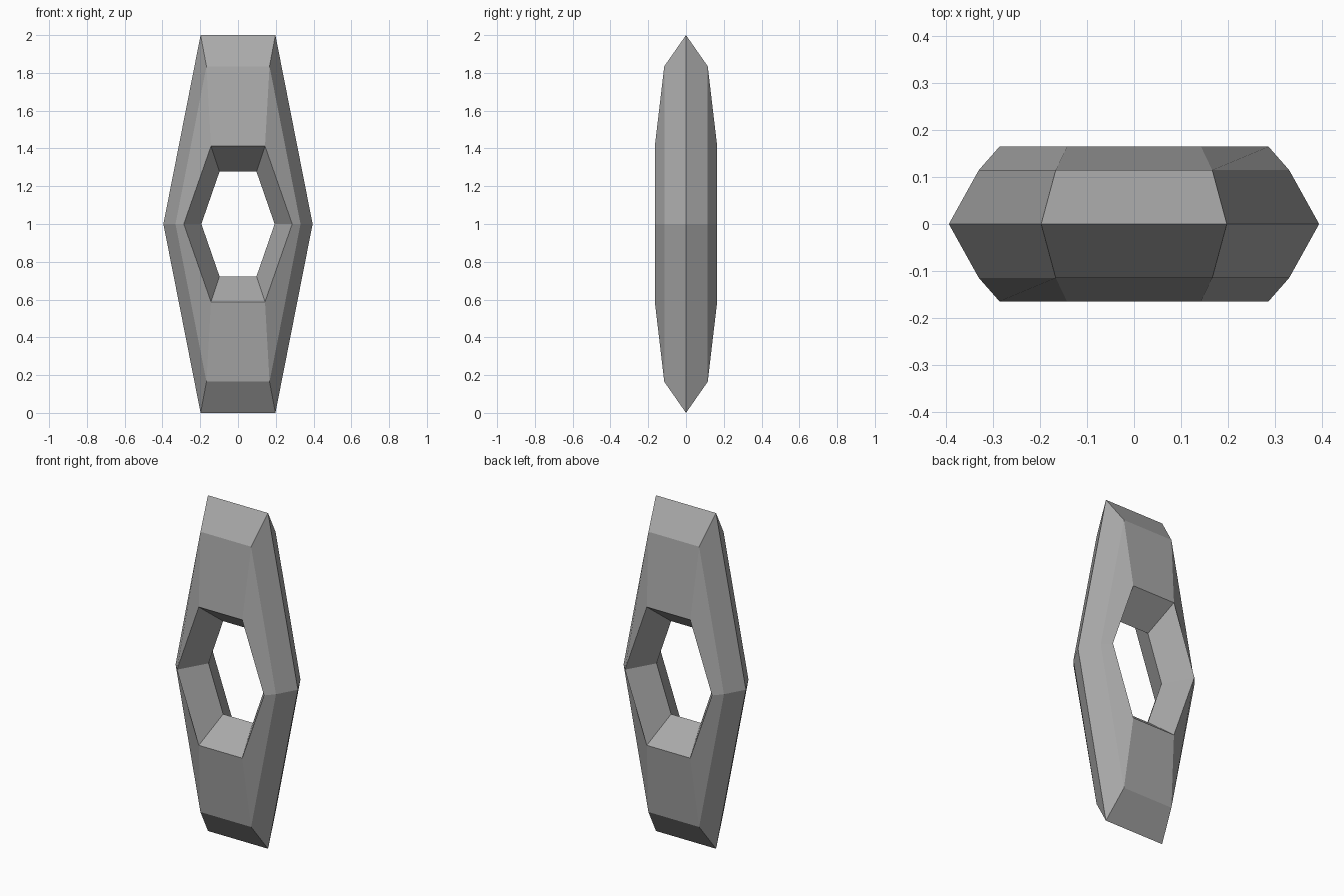
import bpy
import bmesh

default = bpy.data.objects.get("Cube")
if default:
    bpy.data.objects.remove(default, do_unlink=True)

# Stone grey material
grey = bpy.data.materials.new("stone_grey")
grey.use_nodes = True
colour = (0.4, 0.4, 0.4, 1)
grey.diffuse_color = colour
grey.node_tree.nodes["Principled BSDF"].inputs["Base Color"].default_value = colour

# Cross-section as hexagon loops: depth, side reach, corner reach, half height
rim = (0, 0.395, 0.198, 1.0)
bevel = (0.115, 0.331, 0.167, 0.835)
face = (0.165, 0.287, 0.143, 0.412)
hole = (0, 0.194, 0.098, 0.277)


def flip(loop):
    return (-loop[0],) + loop[1:]


def hexagon(bm, loop):
    y, side, corner, h = loop
    points = [(side, 0), (corner, h), (-corner, h),
              (-side, 0), (-corner, -h), (corner, -h)]
    return [bm.verts.new((x, y, 1 + z)) for x, z in points]


# Elongated hexagonal link, bridged from loop to loop
bm = bmesh.new()
loops = [hexagon(bm, p) for p in (rim, flip(bevel), flip(face), hole, face, bevel)]
for a, b in zip(loops, loops[1:] + loops[:1]):
    for i in range(len(a)):
        n = (i + 1) % len(a)
        bm.faces.new((a[i], a[n], b[n], b[i]))

mesh = bpy.data.meshes.new("hexagonal_link")
bm.to_mesh(mesh)
bm.free()
mesh.materials.append(grey)
link = bpy.data.objects.new("hexagonal_link", mesh)
bpy.context.collection.objects.link(link)
